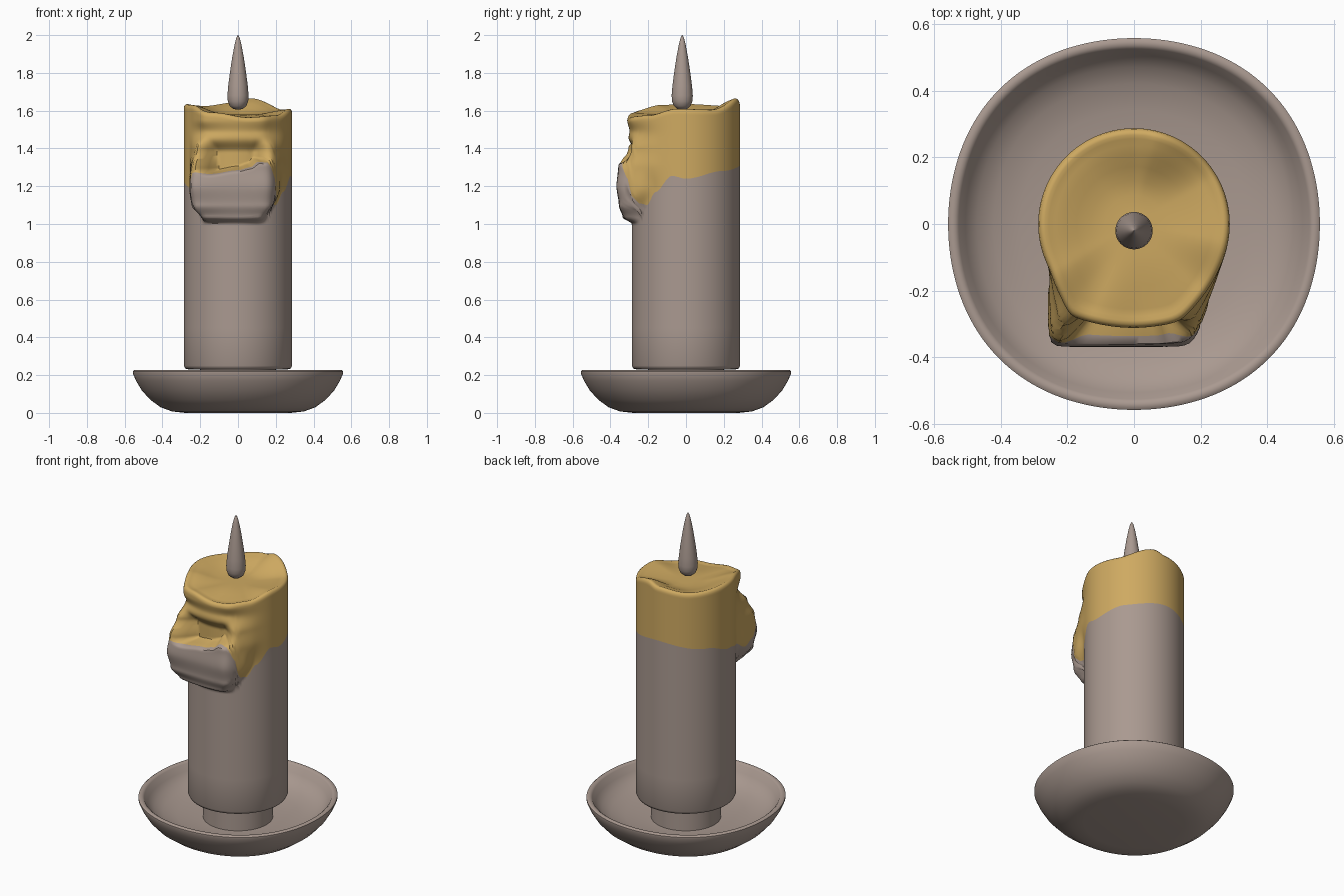
import bpy, math
from math import sin, cos, radians

cube = bpy.data.objects.get("Cube")
if cube:
    bpy.data.objects.remove(cube, do_unlink=True)


def material(name, rgb):
    m = bpy.data.materials.new(name)
    m.use_nodes = True
    m.diffuse_color = (*rgb, 1)
    m.node_tree.nodes["Principled BSDF"].inputs["Base Color"].default_value = (*rgb, 1)
    return m


clay = material("warm grey", (0.40, 0.32, 0.28))
wax = material("golden wax", (0.62, 0.40, 0.12))
SEG = 144


def smooth(a, b, x):
    t = min(1, max(0, (x - a) / (b - a)))
    return t * t * (3 - 2 * t)


def curve(points, x):
    """Eased interpolation through (x, value) points."""
    for (a, va), (b, vb) in zip(points, points[1:]):
        if x <= b:
            return va + (vb - va) * smooth(a, b, x)
    return points[-1][1]


def skin(name, rings, mats, wax_from=None):
    """Joins stacked rings of points into a closed smooth body."""
    n = len(rings[0])
    verts = [p for ring in rings for p in ring]
    faces, tags = [], []
    for r in range(len(rings) - 1):
        for i in range(n):
            j = (i + 1) % n
            faces.append((r * n + i, r * n + j, (r + 1) * n + j, (r + 1) * n + i))
            tags.append(int(wax_from is not None and r >= wax_from))
    faces.append(tuple(reversed(range(n))))
    tags.append(0)
    faces.append(tuple(range(len(verts) - n, len(verts))))
    tags.append(int(wax_from is not None))
    me = bpy.data.meshes.new(name)
    me.from_pydata(verts, [], faces)
    for m in mats:
        me.materials.append(m)
    for p, t in zip(me.polygons, tags):
        p.material_index = t
    ob = bpy.data.objects.new(name, me)
    bpy.context.collection.objects.link(ob)
    bpy.ops.object.select_all(action='DESELECT')
    ob.select_set(True)
    bpy.context.view_layer.objects.active = ob
    bpy.ops.object.shade_smooth_by_angle(angle=radians(50))
    return ob


def lathe(name, profile, seg=SEG, square=0.0, centre=(0, 0)):
    rings = []
    for r, z in profile:
        ring = []
        for i in range(seg):
            a = math.tau * i / seg
            k = r * (1 + square * (1 - cos(4 * a)) / 2)
            ring.append((centre[0] + k * cos(a), centre[1] + k * sin(a), z))
        rings.append(ring)
    return skin(name, rings, [clay])


# Saucer, a slightly squared bowl
lathe("saucer", [(0.02, 0), (0.28, 0), (0.35, 0.008), (0.41, 0.03), (0.465, 0.07),
                 (0.51, 0.12), (0.54, 0.17), (0.557, 0.21), (0.557, 0.22), (0.549, 0.226),
                 (0.535, 0.226), (0.525, 0.218), (0.505, 0.18), (0.47, 0.145), (0.42, 0.12),
                 (0.34, 0.1), (0.2, 0.09), (0.02, 0.09)], square=0.025)
# Holder under the candle
lathe("holder", [(0.2, 0.08), (0.2, 0.24)])
# Flame
lathe("flame", [(0.004, 1.605), (0.025, 1.609), (0.044, 1.625), (0.054, 1.65), (0.056, 1.68),
                (0.052, 1.73), (0.043, 1.8), (0.031, 1.88), (0.018, 1.95), (0.009, 1.985),
                (0.001, 2.0)], seg=48, centre=(0, -0.02))

# Candle: angles run in degrees from the front, positive towards +x
EDGE = [(-180, 1.31), (-120, 1.27), (-85, 1.22), (-60, 1.19), (-47, 1.14), (-41, 1.17),
        (-34, 1.275), (-25, 1.265), (0, 1.285), (11, 1.3), (18, 1.33), (25, 1.325),
        (31, 1.26), (37, 1.11), (44, 1.1), (56, 1.17), (75, 1.255), (90, 1.24),
        (130, 1.28), (180, 1.31)]
RIM = [(-180, 1.645), (-140, 1.625), (-90, 1.635), (-60, 1.63), (-25, 1.59), (10, 1.565),
       (45, 1.575), (80, 1.61), (120, 1.605), (165, 1.665), (180, 1.645)]
BULGE = [(1.0, 0), (1.035, 0.6), (1.1, 0.85), (1.2, 1), (1.3, 0.9), (1.4, 0.6),
         (1.49, 0.15), (1.55, 0.3), (1.6, 0.3)]


def radius(deg, z):
    a = radians(deg)
    base = 0.287
    # Rounded box cross-section of the dripping lump
    planes = [(cos(a), 0.368), (-sin(a), 0.258),
              (sin(a) * 0.94 + cos(a) * 0.34, 0.292)]
    lump = sum(max(0.01, c / d) ** 18 for c, d in planes) ** (-1 / 18)
    side = smooth(-78, -50, deg) * (1 - smooth(50, 80, deg))
    # The lump narrows towards its bottom
    reach = 22 + 24 * smooth(1.0, 1.2, z)
    side *= 1 - smooth(reach, reach + 14, abs(deg + 5)) * (1 - smooth(1.18, 1.32, z))
    r = base + (max(lump, base) - base) * side * curve(BULGE, z)
    # Pocket above the ledge of the lump
    ledge = curve(EDGE, max(-30, min(22, deg)))
    x = r * sin(a)
    pocket = smooth(-0.22, -0.15, x) * (1 - smooth(0.11, 0.19, x)) * smooth(90, 70, abs(deg)) \
        if abs(deg) < 80 else 0
    pocket *= smooth(ledge - 0.012, ledge + 0.025, z) * (1 - smooth(1.38, 1.48, z))
    return r + (0.262 - r) * pocket


def point(deg, r, z):
    return (r * sin(radians(deg)), -r * cos(radians(deg)), z)


angles = [-180 + 360 * i / SEG for i in range(SEG)]
rings = [[point(d, 0.262, 0.23) for d in angles], [point(d, 0.28, 0.235) for d in angles]]
for z in (0.25, 0.45, 0.7, 0.9):
    rings.append([point(d, 0.287, z) for d in angles])
STEPS = 36
for i in range(STEPS + 1):
    ring = []
    for d in angles:
        z = 0.97 + (curve(EDGE, d) - 0.97) * i / STEPS
        ring.append(point(d, radius(d, z), z))
    rings.append(ring)
wax_start = len(rings) - 1
for i in range(1, STEPS + 1):
    ring = []
    for d in angles:
        low, high = curve(EDGE, d), curve(RIM, d) - 0.022
        z = low + (high - low) * i / STEPS
        ring.append(point(d, radius(d, z), z))
    rings.append(ring)
# Rounded rim and the sunken melt pool
for scale, drop in ((0.99, 0.009), (0.965, 0.002), (0.93, 0), (0.89, 0.005)):
    rings.append([point(d, scale * radius(d, curve(RIM, d) - 0.022), curve(RIM, d) - drop)
                  for d in angles])
for scale in (0.82, 0.72, 0.6, 0.45, 0.3, 0.15, 0.02):
    t = smooth(0.3, 0.95, scale)
    rings.append([point(d, scale * radius(d, curve(RIM, d) - 0.022),
                        1.58 + (curve(RIM, d) - 0.004 - 1.58) * t) for d in angles])
skin("candle", rings, [clay, wax], wax_start)
